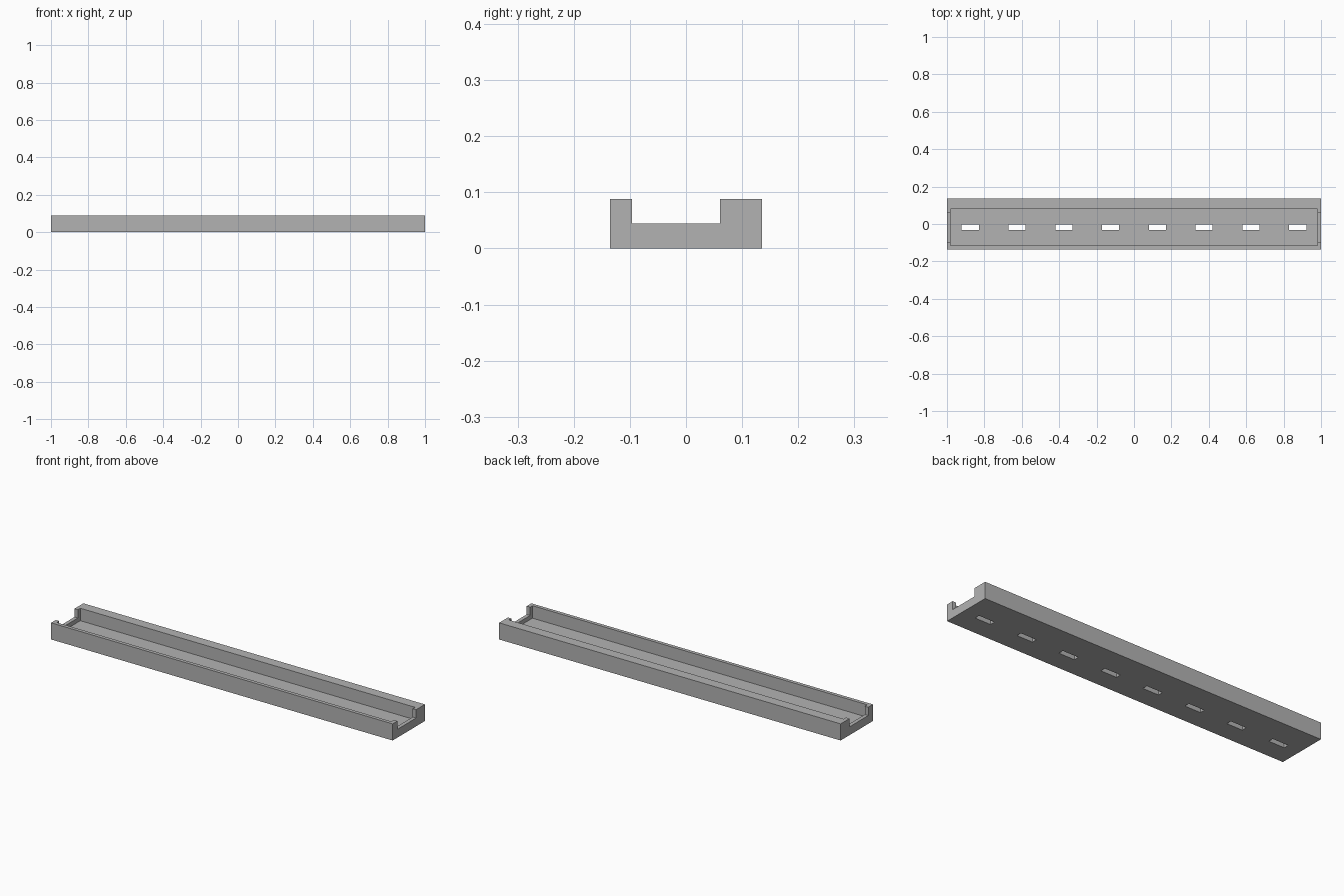
import bpy

if "Cube" in bpy.data.objects:
    bpy.data.objects.remove(bpy.data.objects["Cube"], do_unlink=True)

LENGTH, WIDTH, HEIGHT = 2.0, 0.27, 0.088
FLOOR, SILL = 0.022, 0.044
ABOVE = HEIGHT + 0.1

grey = bpy.data.materials.new("plain_grey")
grey.use_nodes = True
colour = (0.45, 0.45, 0.45, 1)
grey.diffuse_color = colour
grey.node_tree.nodes["Principled BSDF"].inputs["Base Color"].default_value = colour


def box(name, x, y, z):
    """Box from (min, max) ranges on each axis."""
    ranges = (x, y, z)
    bpy.ops.mesh.primitive_cube_add(size=1, location=[(a + b) / 2 for a, b in ranges])
    ob = bpy.context.object
    ob.name = name
    ob.scale = [b - a for a, b in ranges]
    bpy.ops.object.transform_apply(location=True, rotation=False, scale=True)
    ob.data.materials.append(grey)
    return ob


def cut(target, cutter):
    """Subtract the cutter, then discard it."""
    mod = target.modifiers.new("cut", "BOOLEAN")
    mod.operation = "DIFFERENCE"
    mod.solver = "EXACT"
    mod.object = cutter
    bpy.context.view_layer.objects.active = target
    bpy.ops.object.modifier_apply(modifier=mod.name)
    bpy.data.objects.remove(cutter, do_unlink=True)


# Solid tray block
tray = box("channel_tray", (-LENGTH / 2, LENGTH / 2), (-WIDTH / 2, WIDTH / 2), (0, HEIGHT))

# Long pocket, set off-centre so the rear wall is thicker
cut(tray, box("pocket", (-0.98, 0.98), (-0.116, 0.081), (FLOOR, ABOVE)))

# Open notches through both end walls, above a low sill
cut(tray, box("end_notches", (-1.1, 1.1), (-0.096, 0.061), (SILL, ABOVE)))

# Row of slots through the floor
for i in range(8):
    x = -0.875 + 0.25 * i
    cut(tray, box("slot", (x - 0.046, x + 0.046), (-0.031, -0.003), (-0.1, ABOVE)))
